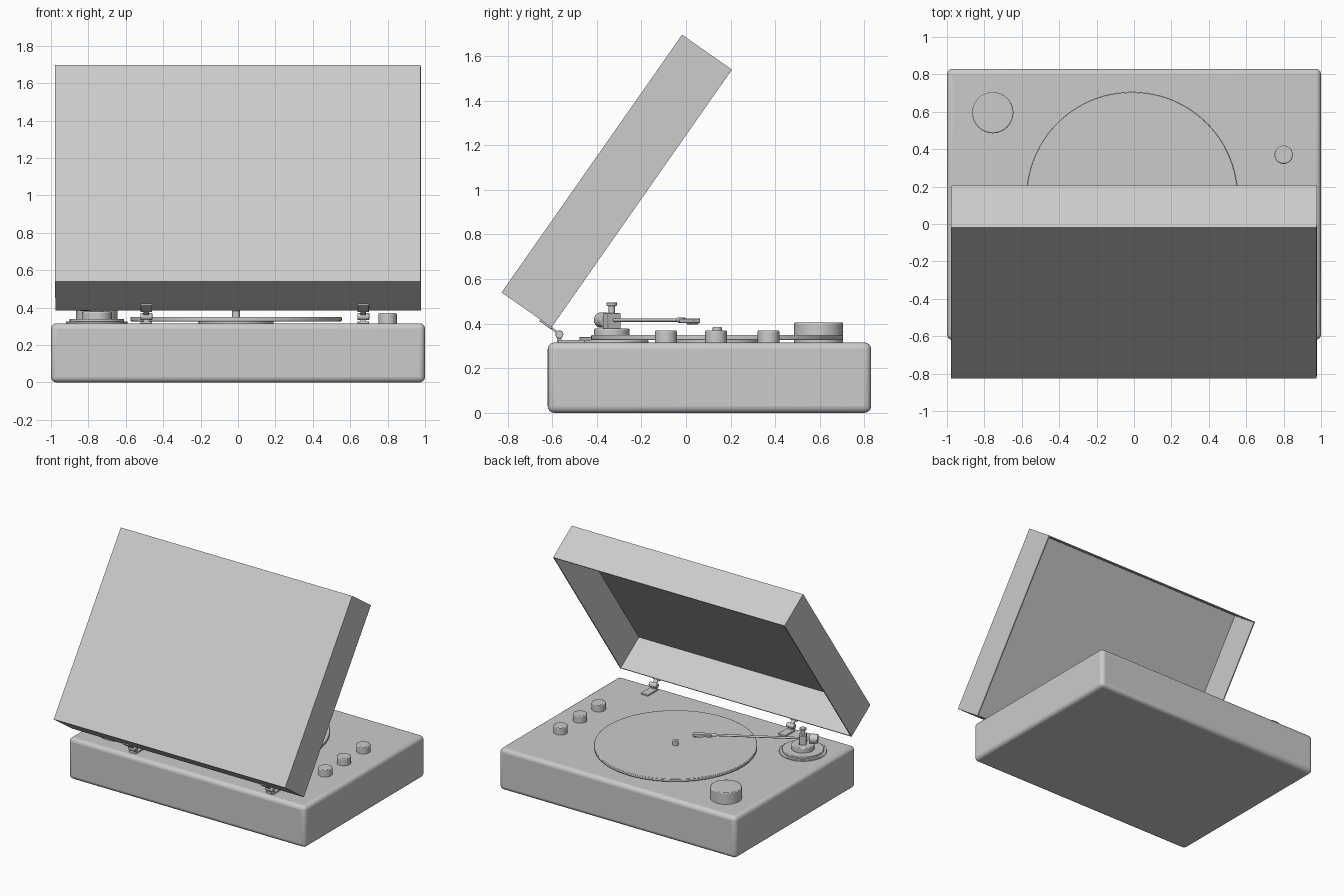
import bpy, bmesh, math
from mathutils import Vector, Matrix

if "Cube" in bpy.data.objects:
    bpy.data.objects.remove(bpy.data.objects["Cube"])


def finish(obj, bevel=0, segments=2, smooth=True):
    bpy.context.view_layer.objects.active = obj
    if bevel:
        m = obj.modifiers.new("bevel", 'BEVEL')
        m.width, m.segments = bevel, segments
        m.limit_method, m.angle_limit = 'ANGLE', math.radians(40)
    if smooth:
        bpy.ops.object.shade_smooth_by_angle(angle=math.radians(40))
    return obj


def box(name, centre, size, bevel=0, segments=2, rot=(0, 0, 0)):
    bpy.ops.mesh.primitive_cube_add(size=1, location=centre, rotation=rot)
    obj = bpy.context.object
    obj.name = name
    obj.scale = size
    bpy.ops.object.transform_apply(location=False, rotation=False, scale=True)
    return finish(obj, bevel, segments)


def rod(name, a, b, r, bevel=0, sides=32):
    a, b = Vector(a), Vector(b)
    d = b - a
    bpy.ops.mesh.primitive_cylinder_add(vertices=sides, radius=r, depth=d.length,
                                        location=(a + b) / 2,
                                        rotation=d.to_track_quat('Z', 'Y').to_euler())
    bpy.context.object.name = name
    return finish(bpy.context.object, bevel)


def disc(name, x, y, z0, z1, r, bevel=0, sides=48):
    return rod(name, (x, y, z0), (x, y, z1), r, bevel, sides)


# plinth
box("plinth", (0, 0.105, 0.158), (2, 1.45, 0.316), 0.03, 4)

# platter, hub and spindle
PX, PY = -0.01, 0.14
disc("platter_hub", PX, PY, 0.31, 0.33, 0.2)
disc("platter", PX, PY, 0.327, 0.349, 0.565, 0.004, 96)
disc("spindle", PX, PY, 0.34, 0.385, 0.021, 0.004, 24)

# controls
disc("large_knob", -0.755, 0.595, 0.31, 0.405, 0.11, 0.006)
for i, y in enumerate((-0.09, 0.135, 0.37)):
    disc(f"small_knob_{i + 1}", 0.8, y, 0.31, 0.37, 0.049, 0.006, 32)

# tonearm base and pivot
TX, TY, TZ = -0.755, -0.333, 0.416
disc("tonearm_base_lower", TX, TY, 0.31, 0.326, 0.165, 0.003)
disc("tonearm_base_upper", TX, TY, 0.32, 0.34, 0.145, 0.003)
disc("tonearm_turret", TX, TY, 0.33, 0.378, 0.08, 0.006)
disc("tonearm_post", TX, TY, 0.37, 0.485, 0.014, 0, 24)
disc("tonearm_post_cap", TX, TY, 0.48, 0.495, 0.024, 0.003, 24)

# arm, counterweight and headshell share one axis
direction = Vector((-0.09 - TX, 0.05 - TY, 0)).normalized()
heading = math.atan2(direction.y, direction.x)
def along(t, z=TZ):
    return Vector((TX, TY, z)) + direction * t
box("pivot_block", along(0, 0.412), (0.05, 0.065, 0.07), 0.004, 2, (0, 0, heading))
rod("arm_tube", along(-0.1), along(0.66), 0.008, 0, 16)
rod("counterweight", along(-0.105), along(-0.045), 0.034, 0.005)
box("headshell", along(0.7, 0.413), (0.13, 0.035, 0.02), 0.003, 2, (0, 0, heading))
rod("headshell_collar", along(0.6), along(0.65), 0.012, 0.002, 16)
box("cartridge", along(0.725, 0.405), (0.06, 0.028, 0.016), 0.002, 2, (0, 0, heading))

# open lid: a five-sided shell tilted back, rim slightly offset
ANG = math.radians(55)
up = Vector((0, math.cos(ANG), math.sin(ANG)))
inward = Vector((0.006, math.sin(ANG), -math.cos(ANG)))
corner = Vector((0, -0.827, 0.54))
bm = bmesh.new()
panel, rim = [], []
for x, t in ((-0.978, 0), (0.977, 0), (0.977, 1.411), (-0.978, 1.411)):
    p = corner + up * t + Vector((x, 0, 0))
    panel.append(bm.verts.new(p))
    rim.append(bm.verts.new(p + inward * 0.273))
bm.faces.new(panel)
for i in range(4):
    j = (i + 1) % 4
    bm.faces.new((panel[i], rim[i], rim[j], panel[j]))
bmesh.ops.recalc_face_normals(bm, faces=bm.faces)
if bm.faces[:][0].normal.dot(inward) > 0:
    bmesh.ops.reverse_faces(bm, faces=bm.faces)
mesh = bpy.data.meshes.new("lid")
bm.to_mesh(mesh)
bm.free()
lid = bpy.data.objects.new("lid", mesh)
bpy.context.collection.objects.link(lid)
solid = lid.modifiers.new("thickness", 'SOLIDIFY')
solid.thickness, solid.offset = 0.008, -1
solid.use_even_offset = True

# hinges
tilt = (ANG - math.radians(90), 0, 0)
for side, x in (("left", -0.49), ("right", 0.67)):
    box(f"{side}_hinge_plate", (x, -0.515, 0.32), (0.06, 0.12, 0.014), 0.002)
    box(f"{side}_hinge_post", (x, -0.568, 0.332), (0.03, 0.02, 0.03))
    rod(f"{side}_hinge_barrel", (x - 0.032, -0.568, 0.352), (x + 0.032, -0.568, 0.352), 0.018, 0.003, 24)
    box(f"{side}_hinge_neck", (x, -0.59, 0.37), (0.03, 0.06, 0.01), 0, 2, tilt)
    box(f"{side}_hinge_leaf", (x, -0.628, 0.398), (0.06, 0.065, 0.012), 0.002, 2, tilt)
